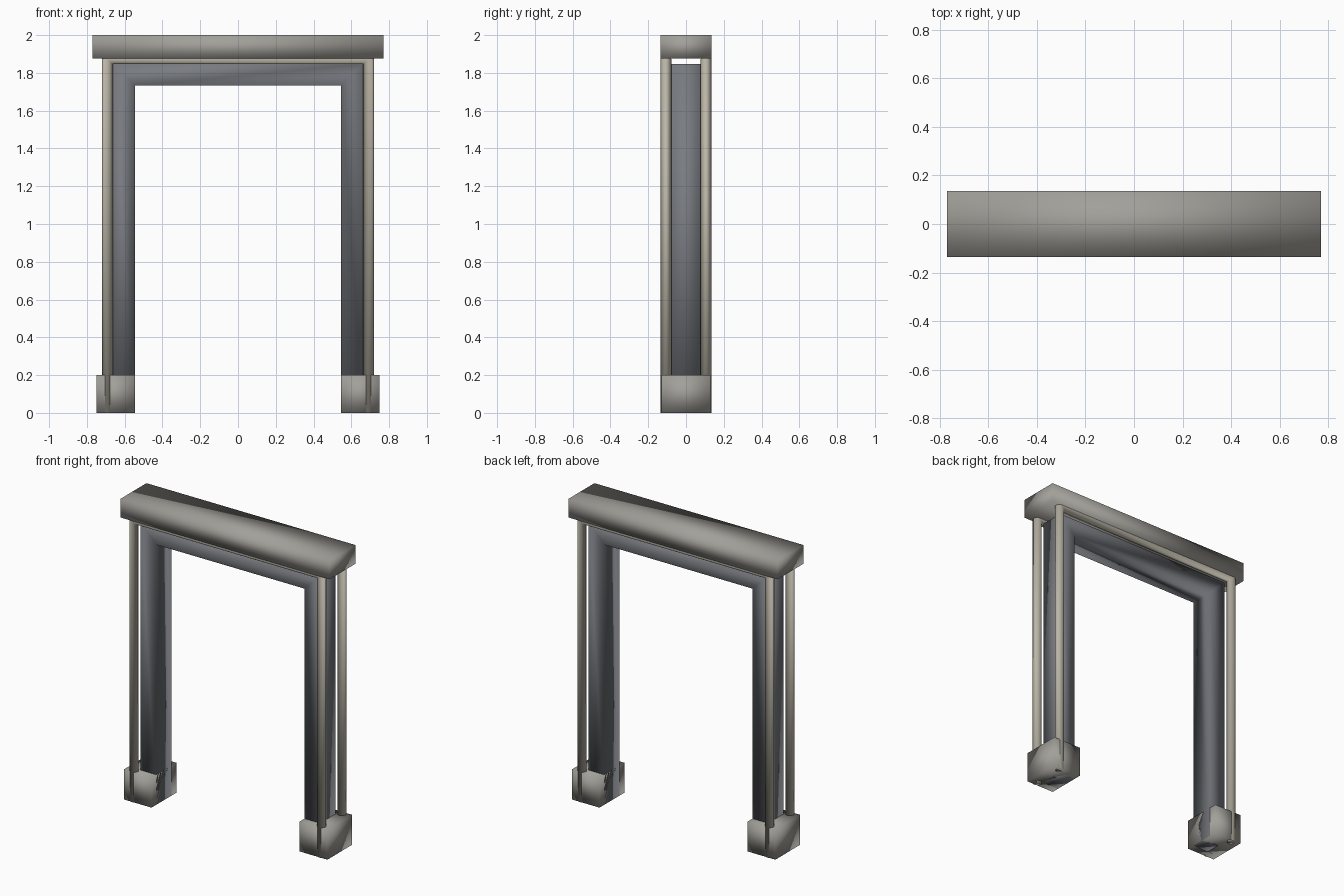
import bpy, bmesh
from math import cos, sin, tau

if "Cube" in bpy.data.objects:
    bpy.data.objects.remove(bpy.data.objects["Cube"])


def material(name, rgb):
    m = bpy.data.materials.new(name)
    m.diffuse_color = (*rgb, 1)
    m.use_nodes = True
    m.node_tree.nodes["Principled BSDF"].inputs["Base Color"].default_value = m.diffuse_color
    return m


STONE = material("warm_grey", (0.36, 0.35, 0.32))
STEEL = material("dark_grey", (0.19, 0.20, 0.22))
TRIM = material("pale_trim", (0.50, 0.47, 0.39))


def finish(name, bm, mat):
    bmesh.ops.recalc_face_normals(bm, faces=bm.faces)
    for f in bm.faces:
        f.smooth = True
    me = bpy.data.meshes.new(name)
    bm.to_mesh(me)
    bm.free()
    me.materials.append(mat)
    ob = bpy.data.objects.new(name, me)
    bpy.context.collection.objects.link(ob)
    return ob


def box(name, lo, hi, mat):
    bm = bmesh.new()
    bmesh.ops.create_cube(bm, size=1)
    for v in bm.verts:
        v.co = [a + (b - a) * (c + 0.5) for a, b, c in zip(lo, hi, v.co)]
    return finish(name, bm, mat)


def doorway_sweep(name, section, half_width, height, mat):
    """Sweep a closed (outward, y) section up, across and down with mitred corners."""
    bm = bmesh.new()
    path = ((-1, 0), (-1, 1), (1, 1), (1, 0))
    rings = [[bm.verts.new((sx * (half_width + o), y, top * (height + o)))
              for o, y in section] for sx, top in path]
    n = len(section)
    for a, b in zip(rings, rings[1:]):
        for i in range(n):
            j = (i + 1) % n
            bm.faces.new((a[i], a[j], b[j], b[i]))
    bm.faces.new(rings[0])
    bm.faces.new(rings[-1][::-1])
    return finish(name, bm, mat)


# Inner door frame: two jambs and a header
doorway_sweep("door_frame", [(0, -0.08), (0.115, -0.08), (0.115, 0.08), (0, 0.08)],
              0.546, 1.732, STEEL)

# Round trim rods on the front and back outer corners of the frame
R = 0.028
for label, y in (("front", -0.106), ("back", 0.106)):
    circle = [(R * cos(tau * i / 16), y + R * sin(tau * i / 16)) for i in range(16)]
    doorway_sweep(label + "_trim_rod", circle, 0.691, 1.874, TRIM)

# Foot blocks
box("left_foot_block", (-0.75, -0.13, 0), (-0.546, 0.13, 0.2), STONE)
box("right_foot_block", (0.546, -0.13, 0), (0.75, 0.13, 0.2), STONE)

# Cap beam across the top
box("cap_beam", (-0.77, -0.136, 1.875), (0.77, 0.136, 2.0), STONE)
